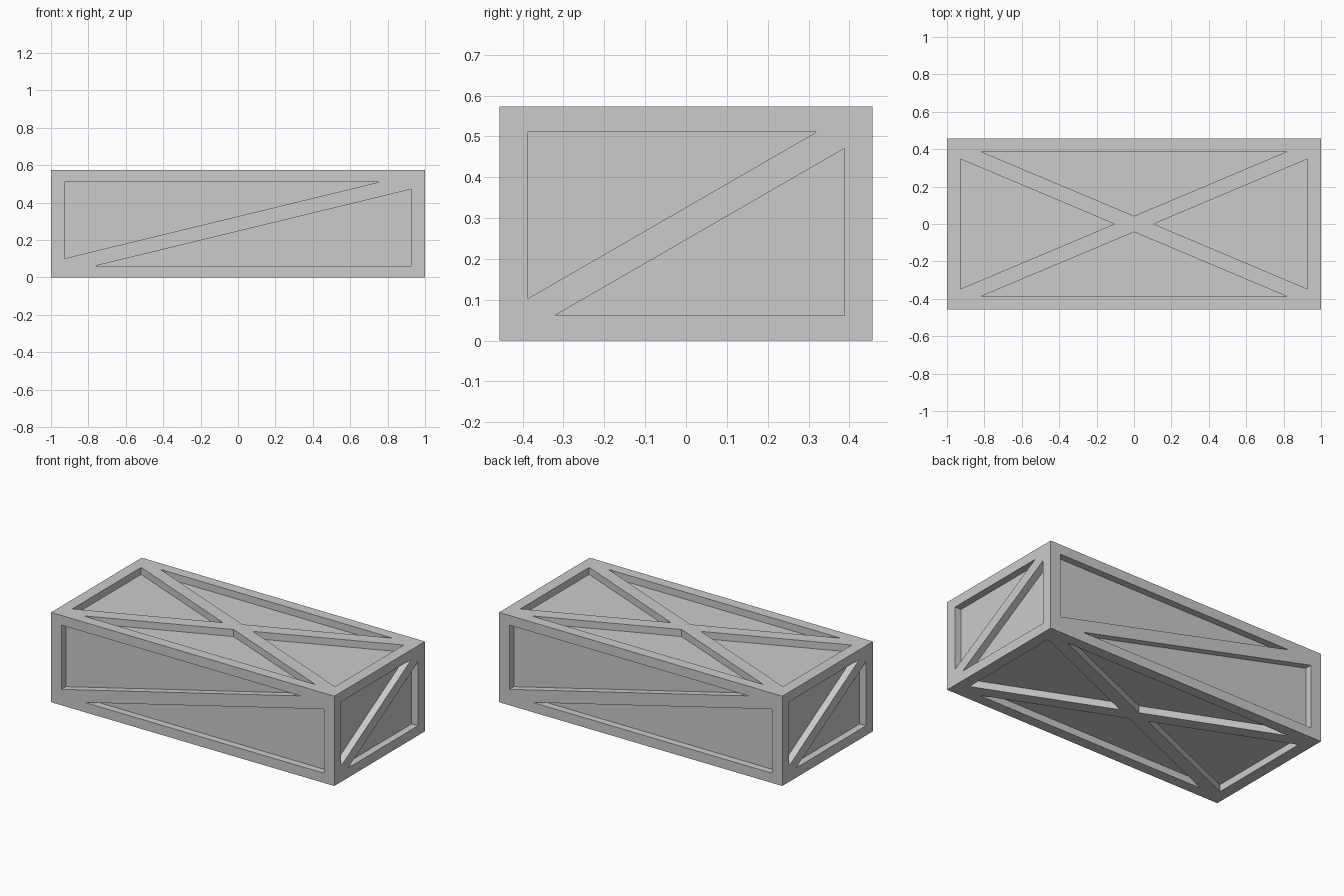
import bpy, bmesh
from mathutils import Vector, Matrix

if "Cube" in bpy.data.objects:
    bpy.data.objects.remove(bpy.data.objects["Cube"])

L, W, H = 1.0, 0.457, 0.573      # half length, half width, height
DEPTH = 0.045                    # panel recess depth
MID = H / 2


def add_prism(bm, tri, axis, offset):
    """Triangular prism straddling the face at `offset` along `axis` (tri is relative to box centre)."""
    sign = 1 if offset > 0 else -1
    rings = []
    for d in (offset - sign * DEPTH, offset + sign * 0.03):
        ring = []
        for u, v in tri:
            co = {'x': (d, u, v), 'y': (u, d, v), 'z': (u, v, d)}[axis]
            ring.append(bm.verts.new(co))
        rings.append(ring)
    a, b = rings
    bm.faces.new(a)
    bm.faces.new(b[::-1])
    for i in range(3):
        j = (i + 1) % 3
        bm.faces.new((a[i], a[j], b[j], b[i]))


def turned(tri):
    return [(-u, -v) for u, v in tri]


def flipped(tri):
    return [(-u, v) for u, v in tri]


# Crate body: solid box
bm = bmesh.new()
bmesh.ops.create_cube(bm, size=1, matrix=Matrix.Diagonal((2 * L, 2 * W, H, 1)))
bmesh.ops.translate(bm, verts=bm.verts, vec=(0, 0, MID))
mesh = bpy.data.meshes.new("crate_body")
bm.to_mesh(mesh)
bm.free()
crate = bpy.data.objects.new("crate_body", mesh)
bpy.context.collection.objects.link(crate)

# Triangular recesses left between the frame and its braces
long_tri = [(-0.927, 0.2245), (0.76, 0.2245), (-0.927, -0.185)]
end_tri = [(-0.388, 0.2245), (0.32, 0.2245), (-0.388, -0.184)]
top_long = [(-0.82, 0.388), (0.82, 0.388), (0, 0.043)]
top_end = [(0.927, -0.347), (0.927, 0.347), (0.105, 0)]

bm = bmesh.new()
for tri in (long_tri, turned(long_tri)):         # front and back, one diagonal brace
    add_prism(bm, tri, 'y', -W)
    add_prism(bm, flipped(tri), 'y', W)
for tri in (end_tri, turned(end_tri)):           # right and left ends
    add_prism(bm, tri, 'x', L)
    add_prism(bm, flipped(tri), 'x', -L)
for base in (top_long, top_end):                 # top and bottom, crossed braces
    for tri in (base, turned(base)):
        add_prism(bm, tri, 'z', MID)
        add_prism(bm, tri, 'z', -MID)
bmesh.ops.translate(bm, verts=bm.verts, vec=(0, 0, MID))
bmesh.ops.recalc_face_normals(bm, faces=bm.faces)
mesh = bpy.data.meshes.new("recess_cutter")
bm.to_mesh(mesh)
bm.free()
cutter = bpy.data.objects.new("recess_cutter", mesh)
bpy.context.collection.objects.link(cutter)
cutter.hide_render = True

# Cut the recesses, then discard the cutter
mod = crate.modifiers.new("recesses", 'BOOLEAN')
mod.operation = 'DIFFERENCE'
mod.solver = 'EXACT'
mod.object = cutter
bpy.context.view_layer.objects.active = crate
crate.select_set(True)
bpy.ops.object.modifier_apply(modifier=mod.name)
bpy.data.objects.remove(cutter)
